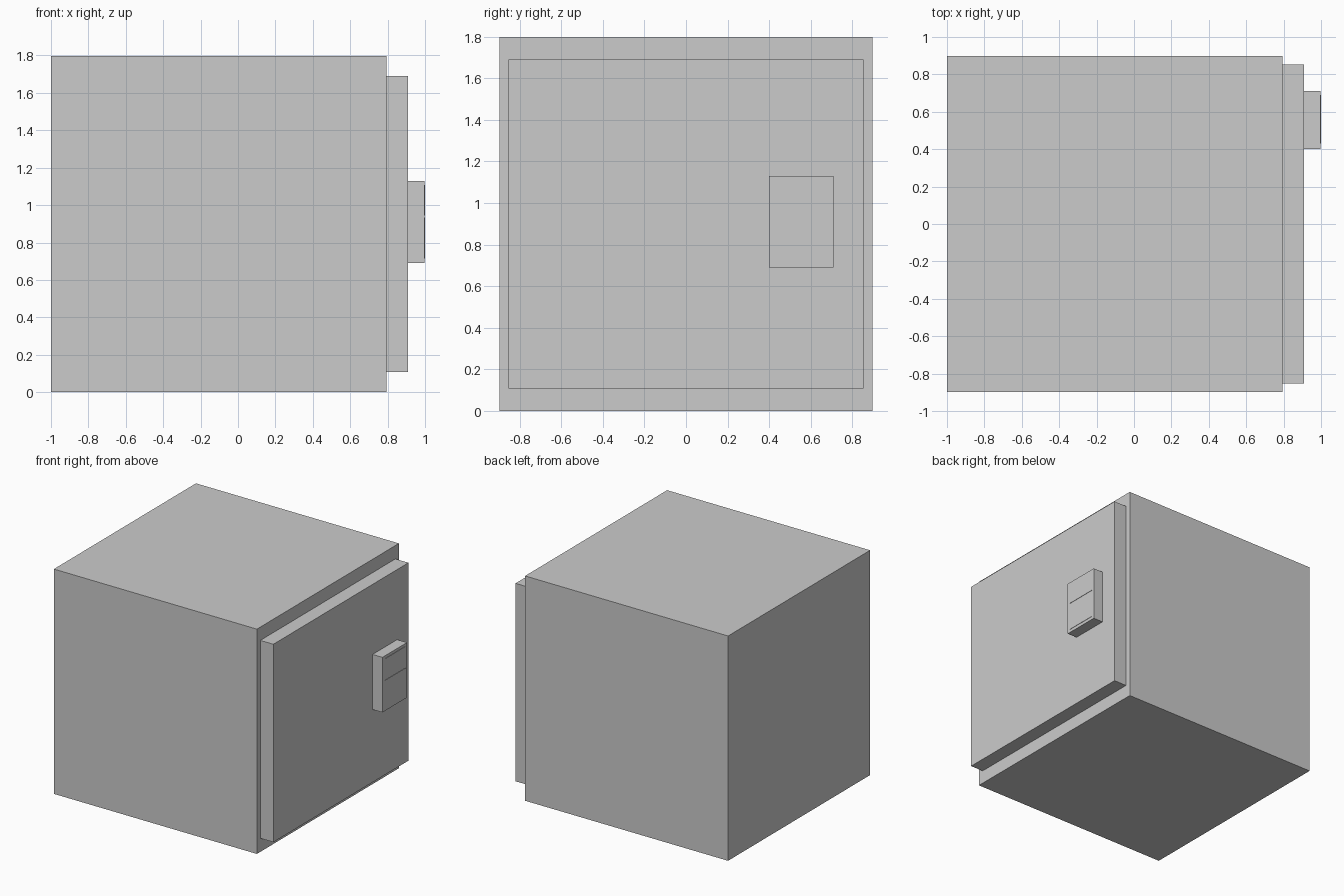
import bpy

if "Cube" in bpy.data.objects:
    bpy.data.objects.remove(bpy.data.objects["Cube"])


def box(name, x, y, z):
    """Axis-aligned box from (min, max) ranges."""
    bpy.ops.mesh.primitive_cube_add(size=1)
    ob = bpy.context.object
    ob.name = name
    ob.location = [(r[0] + r[1]) / 2 for r in (x, y, z)]
    ob.scale = [r[1] - r[0] for r in (x, y, z)]
    bpy.ops.object.transform_apply(location=True, rotation=False, scale=True)
    return ob


# Main cabinet
box("cabinet", (-1, 0.795), (-0.897, 0.897), (0, 1.797))

# Door slab on the +x side
box("door", (0.795, 0.91), (-0.853, 0.853), (0.108, 1.69))

# Lock housing on the door
box("lock_housing", (0.91, 0.997), (0.40, 0.71), (0.69, 1.13))

# Thin raised panels on the lock face
for name, z in (("button_panel", (0.715, 0.935)), ("display_panel", (0.945, 1.108))):
    box(name, (0.996, 1.0), (0.43, 0.69), z)
